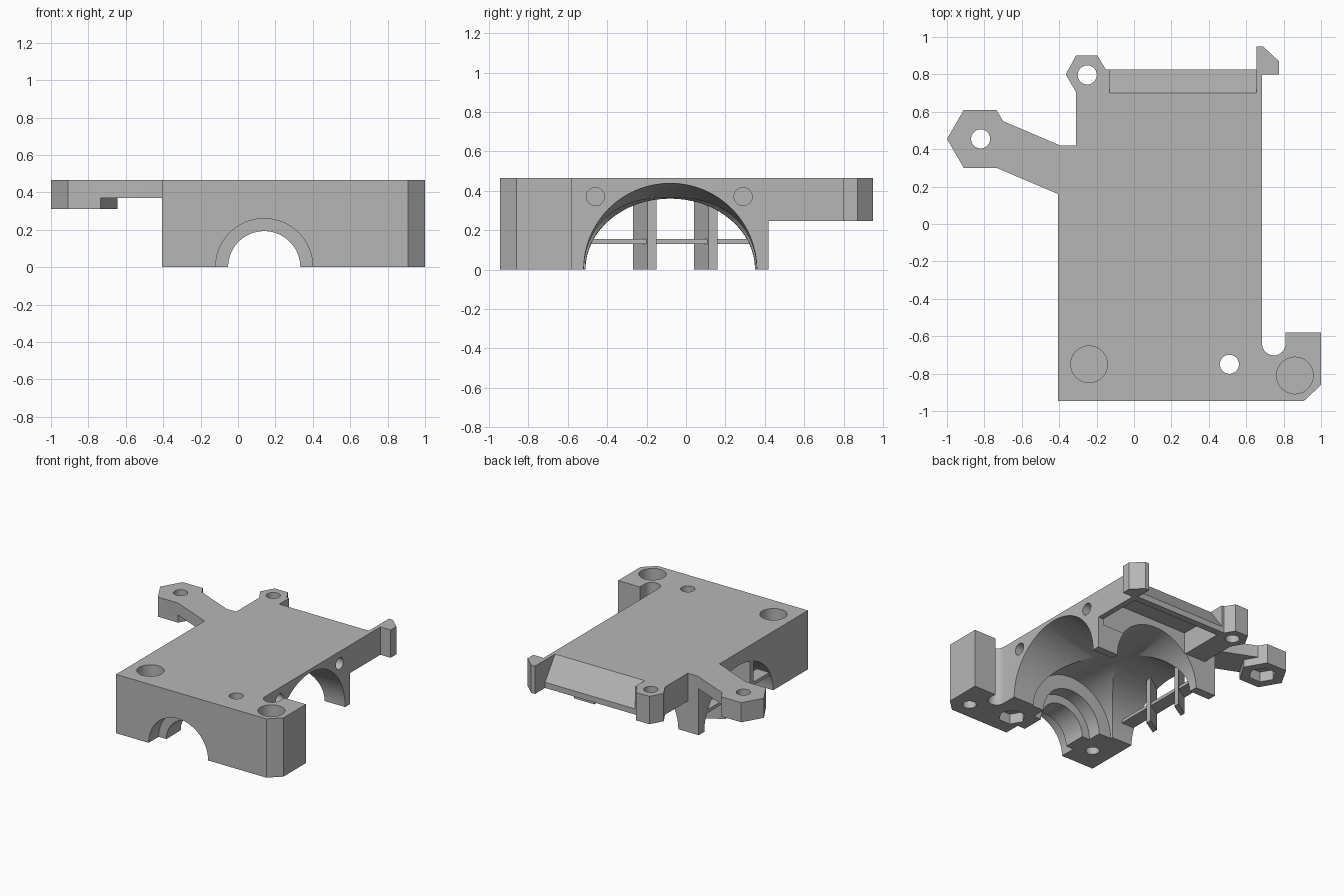
import bpy
import bmesh
from math import sin, cos, pi, radians
from mathutils import Vector

if "Cube" in bpy.data.objects:
    bpy.data.objects.remove(bpy.data.objects["Cube"])

TOP = 0.465
LOW = 0.245

grey = bpy.data.materials.new("plain grey")
grey.use_nodes = True
grey.diffuse_color = (0.47, 0.47, 0.47, 1)
grey.node_tree.nodes["Principled BSDF"].inputs["Base Color"].default_value = grey.diffuse_color


def place(axis, a, b, t):
    return Vector({"x": (t, a, b), "y": (a, t, b), "z": (a, b, t)}[axis])


def loft(name, rings):
    """Closed solid through equally sized rings of points."""
    bm = bmesh.new()
    loops = [[bm.verts.new(p) for p in ring] for ring in rings]
    n = len(loops[0])
    for low, high in zip(loops, loops[1:]):
        for i in range(n):
            j = (i + 1) % n
            bm.faces.new((low[i], low[j], high[j], high[i]))
    bm.faces.new(loops[0])
    bm.faces.new(loops[-1])
    bmesh.ops.recalc_face_normals(bm, faces=bm.faces)
    mesh = bpy.data.meshes.new(name)
    bm.to_mesh(mesh)
    bm.free()
    mesh.materials.append(grey)
    obj = bpy.data.objects.new(name, mesh)
    bpy.context.collection.objects.link(obj)
    return obj


def prism(name, points, lo, hi, axis="z"):
    return loft(name, [[place(axis, a, b, t) for a, b in points] for t in (lo, hi)])


def oval(centre, ra, rb, n=48, turn=0):
    return [(centre[0] + ra * cos(turn + 2 * pi * i / n),
             centre[1] + rb * sin(turn + 2 * pi * i / n)) for i in range(n)]


def rod(name, centre, r, lo, hi, axis="z", n=48):
    return prism(name, oval(centre, r, r, n), lo, hi, axis)


def combine(target, part, operation):
    mod = target.modifiers.new(operation, "BOOLEAN")
    mod.operation = operation
    mod.solver = "EXACT"
    mod.object = part
    bpy.context.view_layer.objects.active = target
    bpy.ops.object.modifier_apply(modifier=mod.name)
    bpy.data.objects.remove(part)


# Main block with the front ear and its rounded slot
slot = [(0.7475 + 0.0625 * cos(a), -0.64 + 0.0625 * sin(a))
        for a in [-pi * i / 16 for i in range(17)]]
body = prism("mount_body", [(-0.405, -0.945), (0.91, -0.945), (1, -0.86), (1, -0.58),
                            (0.81, -0.58)] + slot + [(0.685, 0.42), (-0.405, 0.42)], 0, TOP)

# Raised rear section with hexagonal lug and hook
rear = prism("rear_section", [(-0.31, 0.3), (0.685, 0.3), (0.685, 0.8), (0.775, 0.8),
                              (0.775, 0.87), (0.69, 0.95), (0.655, 0.95), (0.655, 0.825),
                              (-0.15, 0.825), (-0.195, 0.9), (-0.31, 0.9), (-0.365, 0.8),
                              (-0.31, 0.705)], LOW, TOP)
combine(body, rear, "UNION")

# Side arm with thicker hexagonal end
arm = prism("side_arm", [(-0.8, 0.33), (-0.735, 0.3), (-0.405, 0.16), (-0.3, 0.16),
                         (-0.3, 0.42), (-0.395, 0.42), (-0.7, 0.55), (-0.8, 0.58)], 0.37, TOP)
combine(body, arm, "UNION")
arm_end = prism("arm_end", [(-1, 0.455), (-0.91, 0.3), (-0.735, 0.3), (-0.645, 0.455),
                            (-0.735, 0.61), (-0.91, 0.61)], 0.31, TOP)
combine(body, arm_end, "UNION")

cuts = []

# Stepped front bore and the long chamber behind it
AXIS = (0.14, 0)
for radius, lo, hi in ((0.26, -1, -0.82), (0.193, -0.85, -0.6),
                       (0.26, -0.64, -0.5), (0.367, -0.53, 0.43)):
    cuts.append(rod("bore", AXIS, radius, lo, hi, "y", 64))

# Round air inlet narrowing to an oval outlet
inlet = [(0.7, 0.44, 0.44), (0.14, 0.435, 0.36), (-0.45, 0.43, 0.36)]
cuts.append(loft("air_passage", [[place("x", a, b, x) for a, b in oval((-0.08, 0), ra, rb, 64)]
                                 for x, ra, rb in inlet]))

# Sloped rear deflector: outer bevel and hollow underside
cuts.append(prism("bevel", [(0.7, TOP), (0.7, 0.6), (0.9, 0.6), (0.9, 0.185)],
                  -0.13, 0.655, "x"))
cuts.append(prism("hollow", [(0.41, 0.2), (0.41, 0.42), (0.66, 0.42), (0.77, 0.27),
                             (0.77, 0.2)], -0.13, 0.64, "x"))

# Counterbored screw holes
for spot in ((-0.24, -0.75), (0.86, -0.81)):
    cuts.append(rod("screw_head", spot, 0.098, 0.2, 0.6))
    cuts.append(rod("screw_shaft", spot, 0.05, -0.1, 0.19))

# Through holes, two of them with nut pockets below
for spot, base in (((0.51, -0.75), 0), ((-0.82, 0.455), 0.31), ((-0.25, 0.797), None)):
    cuts.append(rod("through_hole", spot, 0.051, -0.1, 0.6))
    if base is not None:
        cuts.append(prism("nut_pocket", oval(spot, 0.1, 0.1, 6), base - 0.1, base + 0.08))

# Blind fan screw holes in the side wall
for y in (-0.46, 0.29):
    cuts.append(rod("fan_screw_hole", (y, 0.37), 0.046, 0.4, 0.8, "x"))

for cutter in cuts:
    combine(body, cutter, "DIFFERENCE")

# Slanted louvres and cross bar in the outlet
for y in (-0.27, 0.04):
    louvre = prism("louvre", [(-0.403, y), (-0.403, y + 0.045), (-0.28, y + 0.12),
                              (-0.28, y + 0.075)], 0, 0.4)
    combine(body, louvre, "UNION")
bar = prism("cross_bar", [(-0.4, 0.13), (-0.29, 0.13), (-0.29, 0.155), (-0.4, 0.155)],
            -0.54, 0.39, "y")
combine(body, bar, "UNION")

bpy.ops.object.select_all(action="DESELECT")
body.select_set(True)
bpy.context.view_layer.objects.active = body
bpy.ops.object.shade_smooth_by_angle(angle=radians(25))
